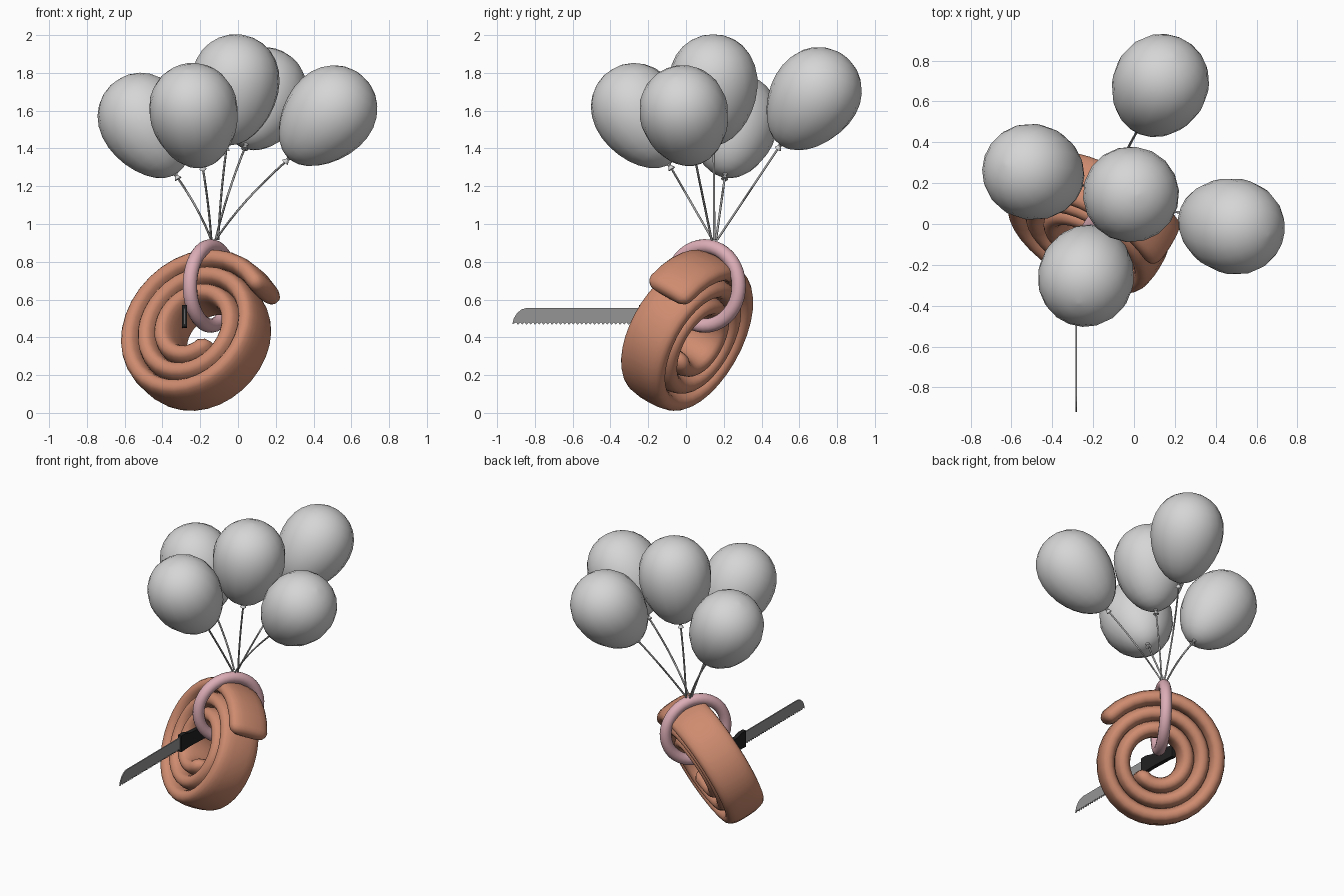
import bpy, bmesh, math
from mathutils import Vector

if "Cube" in bpy.data.objects:
    bpy.data.objects.remove(bpy.data.objects["Cube"])


def mat(name, rgb):
    m = bpy.data.materials.new(name)
    m.diffuse_color = (*rgb, 1)
    m.use_nodes = True
    m.node_tree.nodes["Principled BSDF"].inputs["Base Color"].default_value = m.diffuse_color
    return m


DOUGH = mat("baked dough", (0.62, 0.26, 0.16))
PINK = mat("pink", (0.72, 0.42, 0.47))
PALE = mat("pale grey", (0.67, 0.67, 0.67))
CORD = mat("cord grey", (0.4, 0.4, 0.4))
STEEL = mat("steel", (0.3, 0.3, 0.3))
BLACK = mat("black", (0.015, 0.015, 0.015))


def make(name, bm, material, angle=None):
    bmesh.ops.recalc_face_normals(bm, faces=bm.faces)
    me = bpy.data.meshes.new(name)
    bm.to_mesh(me)
    bm.free()
    ob = bpy.data.objects.new(name, me)
    bpy.context.collection.objects.link(ob)
    me.materials.append(material)
    if angle:
        bpy.context.view_layer.objects.active = ob
        ob.select_set(True)
        bpy.ops.object.shade_smooth_by_angle(angle=math.radians(angle))
        ob.select_set(False)
    return ob


def loft(rings, closed=False):
    """Skin a list of equal-length point loops; cap the ends unless closed."""
    bm = bmesh.new()
    vs = [[bm.verts.new(p) for p in r] for r in rings]
    n = len(vs[0])
    for i in range(len(vs) - (0 if closed else 1)):
        a, b = vs[i], vs[(i + 1) % len(vs)]
        for k in range(n):
            bm.faces.new((a[k], a[(k + 1) % n], b[(k + 1) % n], b[k]))
    if not closed:
        bm.faces.new(vs[0])
        bm.faces.new(vs[-1])
    return bm


# Tilted frame of the roll: N = face normal, U = right, V = up in the face
N = Vector((-0.47, -0.77, 0.43)).normalized()
V = (Vector((0, 0, 1)) - N * N.z).normalized()
U = V.cross(N).normalized()
C = Vector((-0.2, -0.01, 0.415))

# Spiral roll: tall rounded band wound clockwise outward
R_END, PITCH, TURNS, END = 0.42, 0.1, 2.75, math.radians(40)
rings, steps = [], 90


def section(turn_back, scale, push=0.0):
    r = R_END - PITCH * turn_back
    a = END + turn_back * math.tau
    out = U * math.cos(a) + V * math.sin(a)
    tang = U * math.sin(a) - V * math.cos(a)
    mid = C + out * r + tang * push
    pts = []
    for k in range(20):
        t = math.tau * k / 20
        c, s = math.cos(t), math.sin(t)
        w = math.copysign(abs(c) ** 0.75, c) * 0.053
        h = math.copysign(abs(s) ** 0.75, s) * 0.138
        pts.append(mid + out * w * scale + N * h * (0.45 + 0.55 * scale))
    return pts


for s, p in ((0.3, -0.045), (0.7, -0.032)):
    rings.append(section(TURNS, s, p))
for i in range(steps + 1):
    rings.append(section(TURNS * (1 - i / steps), 1))
for s, p in ((0.9, 0.025), (0.65, 0.042), (0.3, 0.05)):
    rings.append(section(0, s, p))
make("spiral_roll", loft(rings), DOUGH, 60)

# Ring linked through the hole and around the top of the roll
RC = Vector((-0.145, 0.1, 0.672))
rings = []
for i in range(40):
    a = math.tau * i / 40
    d = N * math.cos(a) + V * math.sin(a)
    rings.append([RC + d * (0.21 + 0.038 * math.cos(b)) + U * 0.038 * math.sin(b)
                  for b in (math.tau * k / 14 for k in range(14))])
make("link_ring", loft(rings, closed=True), PINK, 60)

# Balloons with knots and strings, leaning away from the tie point
TIE = Vector((-0.125, 0.15, 0.915))
BALLOONS = {"top": (-0.02, 0.145, 1.71), "back": (0.12, 0.665, 1.655),
            "left": (-0.48, 0.25, 1.515), "front": (-0.23, -0.24, 1.567),
            "right": (0.465, -0.005, 1.563)}
for i, (label, pos) in enumerate(BALLOONS.items()):
    pos = Vector(pos)
    axis = (pos - TIE).normalized()
    side = axis.orthogonal().normalized()
    other = axis.cross(side)

    def circle(h, r, n=18):
        return [pos + axis * h + (side * math.cos(math.tau * k / n)
                + other * math.sin(math.tau * k / n)) * r for k in range(n)]

    body = []
    for j in range(15):
        t = math.pi * (0.03 + 0.96 * j / 14)       # bottom to top
        body.append(circle(-0.295 * math.cos(t),
                           0.233 * math.sin(t) * (1 - 0.14 * math.cos(t))))
    make("balloon_" + label, loft(body), PALE, 60)
    make("knot_" + label, loft([circle(-0.325, 0.02, 8), circle(-0.305, 0.008, 8),
                                circle(-0.28, 0.02, 8)]), PALE, 40)
    # string with a slight bow
    a = TIE + Vector((0.02 * math.cos(i * 1.26), 0.015 * math.sin(i * 1.26), 0))
    b = pos - axis * 0.315
    m = (a + b) / 2
    m.x += (TIE.x - m.x) * 0.25
    path = [a.lerp(m, t / 8).lerp(m.lerp(b, t / 8), t / 8) for t in range(9)]
    tube = [[p + (side * math.cos(math.tau * k / 6) + other * math.sin(math.tau * k / 6)) * 0.006
             for k in range(6)] for p in path]
    make("string_" + label, loft(tube), CORD, 60)

# Saw: thin toothed blade with a curved tip, stuck through the hole
SX = -0.283
outline = [(-0.2, 0.555), (-0.845, 0.555), (-0.87, 0.548), (-0.895, 0.528),
           (-0.912, 0.5), (-0.92, 0.468)]
for k in range(30):
    y = -0.9 + k * 0.0225
    outline += [(y, 0.479), (y + 0.011, 0.467)]
outline.append((-0.2, 0.479))
make("saw_blade", loft([[(SX + dx, y, z) for y, z in outline] for dx in (-0.004, 0.004)]), STEEL)

# Saw handle
grip = [(-0.25, 0.455), (-0.25, 0.57), (-0.2, 0.57), (-0.15, 0.555), (0.0, 0.545),
        (0.06, 0.53), (0.06, 0.45), (0.0, 0.455), (-0.15, 0.46)]
make("saw_handle", loft([[(SX + dx, y, z) for y, z in grip] for dx in (-0.014, 0.014)]), BLACK)
